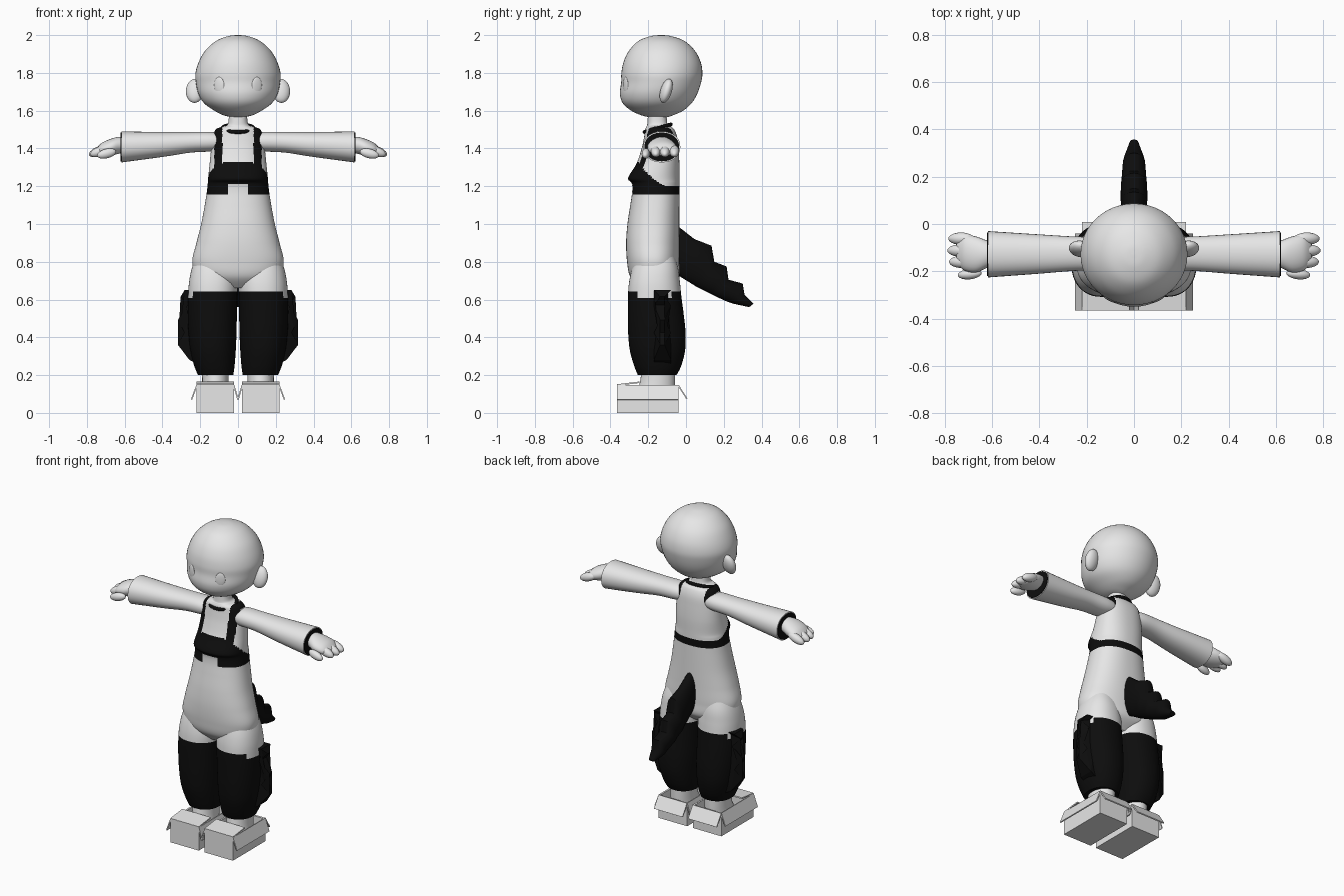
import bpy, bmesh, math
from mathutils import Matrix, Vector, Euler

cube = bpy.data.objects.get("Cube")
if cube:
    bpy.data.objects.remove(cube, do_unlink=True)


def material(name, value):
    m = bpy.data.materials.new(name)
    m.use_nodes = True
    colour = (value, value, value, 1)
    m.diffuse_color = colour
    m.node_tree.nodes["Principled BSDF"].inputs["Base Color"].default_value = colour
    return m


MATS = [material("light_grey", 0.8), material("black", 0.004)]
GREY, BLACK = 0, 1


def finish(name, bm, rule=GREY, mirror=False, smooth=True):
    """Turn a bmesh into an object; rule is a colour index or a function of face centre."""
    bmesh.ops.recalc_face_normals(bm, faces=bm.faces)
    for f in bm.faces:
        f.smooth = smooth
        f.material_index = rule(f.calc_center_median()) if callable(rule) else rule
    me = bpy.data.meshes.new(name)
    bm.to_mesh(me)
    bm.free()
    for m in MATS:
        me.materials.append(m)
    if smooth:
        me.set_sharp_from_angle(angle=math.radians(50))
    ob = bpy.data.objects.new(name, me)
    bpy.context.collection.objects.link(ob)
    if mirror:
        ob.modifiers.new("Mirror", 'MIRROR').use_mirror_merge = False
    return ob


def curve_through(stations, steps):
    """Catmull-Rom interpolation of station tuples."""
    if steps == 1:
        return stations
    out, last = [], len(stations) - 1
    for i in range(last):
        quad = [stations[max(0, min(last, i + k))] for k in (-1, 0, 1, 2)]
        for j in range(steps):
            t = j / steps
            out.append([0.5 * (2 * b + (c - a) * t + (2 * a - 5 * b + 4 * c - d) * t * t
                               + (3 * b - a - 3 * c + d) * t ** 3)
                        for a, b, c, d in zip(*quad)])
    return out + [stations[last]]


def upright(s, c, n):
    z, x0, x1, y0, y1 = s
    return ((x0 + x1 + c * (x1 - x0)) / 2, (y0 + y1 + n * (y1 - y0)) / 2, z)


def sideways(s, c, n):
    x, y0, y1, z0, z1 = s
    return (x, (y0 + y1 + c * (y1 - y0)) / 2, (z0 + z1 + n * (z1 - z0)) / 2)


def slanted(s, c, n):
    ya, za, yb, zb, w = s
    return (c * w, (ya + yb + n * (yb - ya)) / 2, (za + zb + n * (zb - za)) / 2)


def loft(name, stations, ring, steps=5, segs=32, power=1.0, **kw):
    bm = bmesh.new()
    soft = lambda v: math.copysign(abs(v) ** power, v)
    rings = []
    for s in curve_through(stations, steps):
        angles = [2 * math.pi * k / segs for k in range(segs)]
        rings.append([bm.verts.new(ring(s, soft(math.cos(a)), soft(math.sin(a)))) for a in angles])
    for lo, hi in zip(rings, rings[1:]):
        for k in range(segs):
            j = (k + 1) % segs
            bm.faces.new((lo[k], lo[j], hi[j], hi[k]))
    bm.faces.new(rings[0][::-1])
    bm.faces.new(rings[-1])
    return finish(name, bm, **kw)


def ball(name, loc, size, rot=(0, 0, 0), **kw):
    bm = bmesh.new()
    mat = Matrix.LocRotScale(Vector(loc), Euler(rot), Vector(size))
    bmesh.ops.create_uvsphere(bm, u_segments=24, v_segments=14, radius=1, matrix=mat)
    return finish(name, bm, mirror=True, **kw)


def boxes(name, parts, **kw):
    bm = bmesh.new()
    for loc, size, rot in parts:
        mat = Matrix.LocRotScale(Vector(loc), Euler(rot), Vector(size))
        bmesh.ops.create_cube(bm, size=1, matrix=mat)
    return finish(name, bm, mirror=True, smooth=False, **kw)


def symmetric(rows):
    return [(z, -w, w, y0, y1) for z, w, y0, y1 in rows]


# Head, ears and eyes
loft("head", symmetric([
    (1.565, .03, -.19, -.1), (1.575, .075, -.235, -.07), (1.6, .125, -.29, -.015),
    (1.64, .18, -.335, .03), (1.69, .21, -.35, .06), (1.75, .223, -.343, .08),
    (1.8, .225, -.342, .087), (1.86, .207, -.33, .077), (1.92, .172, -.3, .045),
    (1.97, .115, -.25, -.01), (1.995, .05, -.185, -.08), (2.0, .005, -.135, -.125)]),
    upright, segs=48)
ball("ears", (.228, -.105, 1.705), (.048, .03, .066), (-.3, 0, .15))
ball("eyes", (.1, -.32, 1.735), (.029, .007, .043), (0, 0, .45))


# Body with painted bib, waistband and shoulder straps
def body_colour(p):
    x, front = abs(p.x), p.y < -.15
    rise = max(0, min(1, (-.08 - p.y) / .17))
    low = 1.21 if front and x < .05 else 1.16
    if low < p.z < 1.2 + .13 * rise ** 2:
        return BLACK
    strap = .083 < x < .125 and p.z > (1.3 if front else 1.44)
    return BLACK if strap else GREY


loft("body", symmetric([
    (.66, .12, -.24, -.1), (.72, .215, -.295, -.04), (.8, .242, -.312, -.035),
    (.9, .22, -.317, -.035), (1.0, .195, -.31, -.035), (1.1, .176, -.295, -.035),
    (1.17, .165, -.285, -.035), (1.215, .16, -.287, -.035), (1.245, .158, -.306, -.035),
    (1.32, .15, -.262, -.035), (1.4, .142, -.235, -.04), (1.46, .135, -.222, -.047),
    (1.5, .118, -.216, -.062), (1.515, .085, -.21, -.08), (1.53, .054, -.205, -.098),
    (1.6, .047, -.2, -.105)]), upright, steps=9, segs=112, power=.88, rule=body_colour)

# Neckline trim
loop = bpy.data.curves.new("neck_trim", 'CURVE')
loop.dimensions = '3D'
loop.bevel_depth = .01
spline = loop.splines.new('POLY')
spline.points.add(31)
spline.use_cyclic_u = True
for k, pt in enumerate(spline.points):
    a = 2 * math.pi * k / 32
    pt.co = (.083 * math.cos(a), -.15 + .07 * math.sin(a), 1.507 + .02 * math.sin(a), 1)
loop.materials.append(MATS[BLACK])
bpy.context.collection.objects.link(bpy.data.objects.new("neck_trim", loop))

# Sleeves with dark openings
loft("sleeves", [
    (.05, -.18, -.07, 1.4, 1.47), (.13, -.195, -.055, 1.385, 1.487),
    (.25, -.198, -.053, 1.378, 1.487), (.4, -.21, -.044, 1.355, 1.487),
    (.617, -.226, -.03, 1.326, 1.49)], sideways, power=.92, mirror=True)
loft("sleeve_linings", [(.6, -.22, -.036, 1.332, 1.484), (.621, -.22, -.036, 1.332, 1.484)],
     sideways, steps=1, power=.92, rule=BLACK, mirror=True)

# Hands
loft("palms", [
    (.57, -.17, -.08, 1.38, 1.45), (.62, -.185, -.07, 1.375, 1.462),
    (.67, -.205, -.052, 1.362, 1.452), (.72, -.195, -.048, 1.358, 1.43),
    (.75, -.165, -.075, 1.365, 1.4)], sideways, segs=24, mirror=True)
for finger, y, reach in (("index", -.16, .728), ("middle", -.112, .735), ("little", -.062, .731)):
    ball(finger + "_fingers", (reach, y, 1.385), (.057, .026, .026), (0, .35, 0))
ball("thumbs", (.695, -.212, 1.373), (.052, .022, .025), (0, .25, -.1))


# Trouser legs, dark below the knee line
def leg_colour(p):
    return BLACK if p.z < (.605 if p.x > .235 else .64) else GREY


loft("trouser_legs", [
    (.2, .025, .212, -.255, -.05), (.25, .018, .232, -.275, -.025),
    (.33, .012, .252, -.297, -.005), (.42, .008, .262, -.306, -.002),
    (.52, .006, .266, -.308, -.012), (.62, .004, .264, -.307, -.025),
    (.7, .004, .258, -.3, -.033), (.78, .02, .24, -.28, -.045),
    (.88, .05, .2, -.24, -.08)], upright, steps=8, segs=48, power=.9,
    rule=leg_colour, mirror=True)

# Ankles and feet
loft("feet", [
    (.01, .045, .195, -.3, -.06), (.08, .045, .195, -.285, -.06),
    (.14, .05, .19, -.25, -.058), (.22, .05, .19, -.235, -.058)], upright, mirror=True)

# Scalloped fins down the outside of each leg
outline = [(.2, .65), (.283, .65), (.304, .615), (.268, .57), (.318, .493), (.282, .425),
           (.318, .36), (.257, .28), (.2, .25)]
bm = bmesh.new()
sides = [[bm.verts.new((x, -.125 + s * (.045 if x < .29 else .012), z)) for x, z in outline]
         for s in (-1, 1)]
for k in range(len(outline)):
    j = (k + 1) % len(outline)
    bm.faces.new((sides[0][k], sides[0][j], sides[1][j], sides[1][k]))
bm.faces.new(sides[0])
bm.faces.new(sides[1][::-1])
bmesh.ops.triangulate(bm, faces=[f for f in bm.faces if len(f.verts) > 4])
finish("leg_fins", bm, BLACK, mirror=True, smooth=False)

# Tail with a stepped upper ridge
loft("tail", [
    (-.045, .73, -.045, .99), (.02, .69, .045, .92), (.06, .665, .135, .885),
    (.08, .655, .15, .8), (.13, .63, .215, .775), (.15, .62, .225, .705),
    (.22, .588, .3, .685), (.25, .578, .31, .625), (.335, .56, .357, .578)] and [
    s + (w,) for s, w in zip([
        (-.045, .73, -.045, .99), (.02, .69, .045, .92), (.06, .665, .135, .885),
        (.08, .655, .15, .8), (.13, .63, .215, .775), (.15, .62, .225, .705),
        (.22, .588, .3, .685), (.25, .578, .31, .625), (.335, .56, .357, .578)],
        (.04, .052, .056, .057, .055, .053, .047, .042, .018))],
    slanted, steps=1, segs=24, rule=BLACK)

# Open carton shoes: base, four walls, folded flaps and front lid
boxes("carton_shoes", [
    ((.12, -.2025, .005), (.2, .325, .01), (0, 0, 0)),
    ((.12, -.361, .075), (.2, .008, .15), (0, 0, 0)),
    ((.12, -.044, .0725), (.2, .008, .145), (0, 0, 0)),
    ((.024, -.2025, .0725), (.008, .325, .145), (0, 0, 0)),
    ((.216, -.2025, .0725), (.008, .325, .145), (0, 0, 0)),
    ((.232, -.2025, .108), (.007, .325, .082), (0, -.36, 0)),
    ((.011, -.2025, .108), (.007, .325, .08), (0, .28, 0)),
    ((.12, -.018, .11), (.2, .007, .084), (.57, 0, 0)),
    ((.12, -.305, .155), (.2, .12, .008), (.12, 0, 0))])
